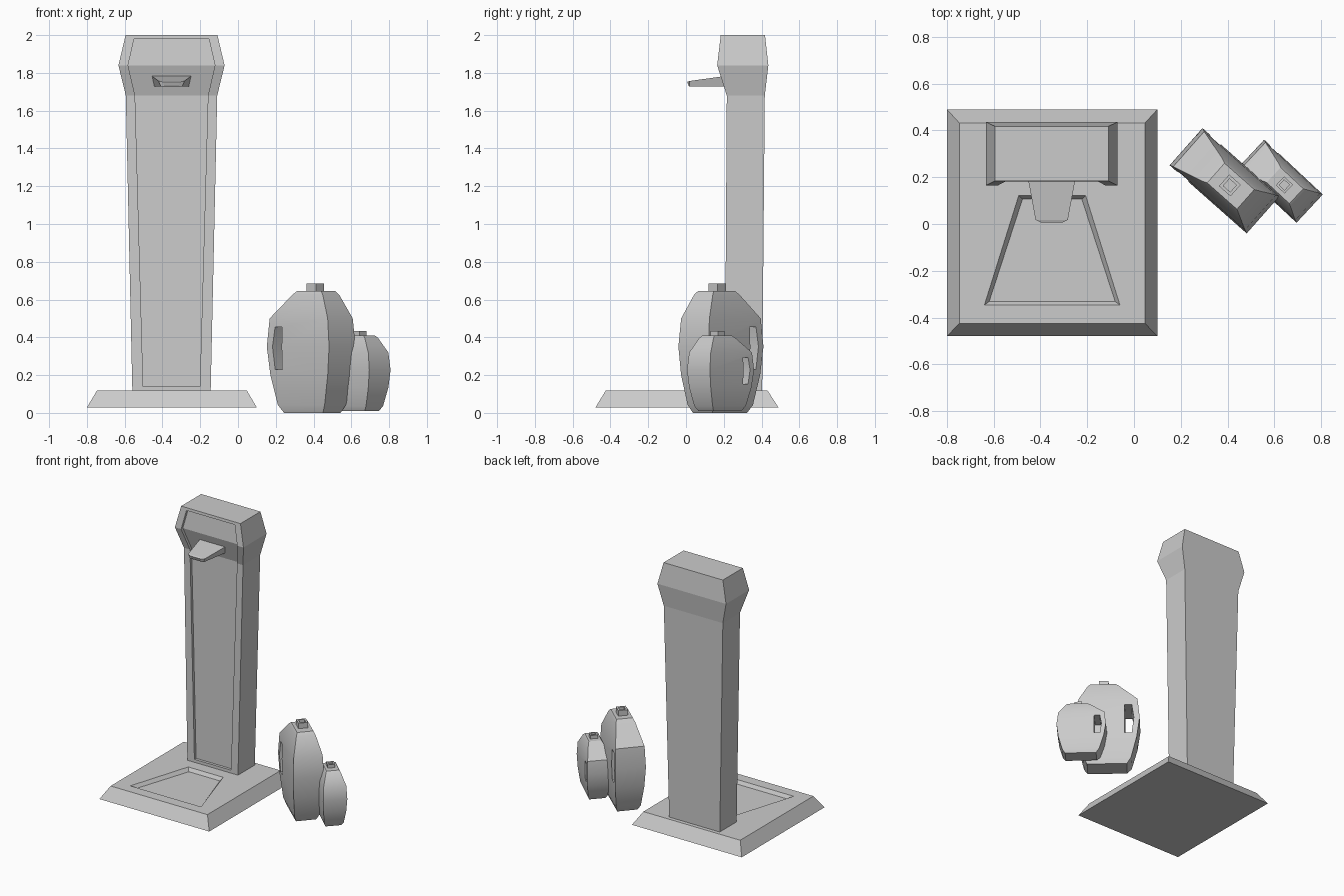
import bpy, bmesh, math
from mathutils import Matrix

if "Cube" in bpy.data.objects:
    bpy.data.objects.remove(bpy.data.objects["Cube"])


def loft(name, rings):
    """Closed solid from rings of matching 3D points."""
    bm = bmesh.new()
    vs = [[bm.verts.new(p) for p in r] for r in rings]
    n = len(vs[0])
    for a, b in zip(vs, vs[1:]):
        for i in range(n):
            j = (i + 1) % n
            bm.faces.new((a[i], a[j], b[j], b[i]))
    bm.faces.new(vs[0][::-1])
    bm.faces.new(vs[-1])
    bmesh.ops.recalc_face_normals(bm, faces=bm.faces[:])
    me = bpy.data.meshes.new(name)
    bm.to_mesh(me)
    bm.free()
    ob = bpy.data.objects.new(name, me)
    bpy.context.collection.objects.link(ob)
    return ob


def rect(x0, x1, y0, y1, z):
    return [(x0, y0, z), (x1, y0, z), (x1, y1, z), (x0, y1, z)]


def activate(ob):
    bpy.ops.object.select_all(action='DESELECT')
    ob.select_set(True)
    bpy.context.view_layer.objects.active = ob


def cut(ob, cutter):
    cutter.hide_render = True
    m = ob.modifiers.new("cut", 'BOOLEAN')
    m.operation = 'DIFFERENCE'
    m.solver = 'EXACT'
    m.object = cutter
    activate(ob)
    bpy.ops.object.modifier_apply(modifier=m.name)
    bpy.data.objects.remove(cutter)


# Base plate with trapezoid tray
base = loft("base_plate", [rect(-.80, .10, -.48, .49, .028),
                           rect(-.747, .047, -.425, .432, .118)])


def tray(z, o):
    return [(-.64 + o * 1.3, -.347 + o, z), (-.06 - o * 1.3, -.347 + o, z),
            (-.207 - o, .122 - o, z), (-.493 + o, .122 - o, z)]


cut(base, loft("tray_cutter", [tray(.093, .016), tray(.118, 0), tray(.16, 0)]))

# Column with flared head
CX = -.352
column = loft("column", [rect(CX - h, CX + h, f, b, z) for z, h, f, b in (
    (.10, .207, .206, .403), (1.68, .242, .216, .417),
    (1.84, .281, .165, .436), (2.0, .243, .184, .418))])

# Recessed front panel running up column and head
cut(column, loft("panel_cutter", [rect(CX - h, CX + h, f - .2, f + .02, z) for z, h, f in (
    (.14, .15, .206), (1.68, .193, .216), (1.84, .23, .165), (1.98, .198, .182))]))


# Spout
def spout_ring(yt, yb, ht, hb, zt, zb):
    return [(CX - hb, yb, zb), (CX + hb, yb, zb), (CX + ht, yt, zt), (CX - ht, yt, zt)]


loft("spout", [spout_ring(.235, .235, .109, .093, 1.787, 1.727),
               spout_ring(.018, .018, .069, .056, 1.757, 1.727),
               spout_ring(.006, .014, .045, .04, 1.752, 1.732)])


# Jerry cans: tapered body, handle hole, hollow cap
def can(name, x, y, z, angle, s, sz):
    body = loft(name + "_body", [rect(u0, u1, -v, v, h) for h, u0, u1, v in (
        (0, -.16, .115, .07), (.042, -.19, .14, .085), (.2, -.23, .175, .1),
        (.35, -.25, .19, .106), (.5, -.235, .175, .1),
        (.625, -.105, .11, .066), (.645, -.08, .09, .056))])
    cut(body, loft(name + "_hole_cutter", [rect(u0, u1, -.3, .3, h) for h, u0, u1 in (
        (.23, -.195, -.145), (.35, -.21, -.145), (.455, -.195, -.145))]))
    activate(body)
    bpy.ops.object.shade_smooth_by_angle(angle=math.radians(30))
    a, b = .033, .02
    cap = loft(name + "_cap", [rect(-r, r, -r, r, h) for r, h in (
        (a, .635), (a, .685), (b, .685), (b, .665))])
    for ob in (body, cap):
        ob.matrix_world = (Matrix.Translation((x, y, z))
                           @ Matrix.Rotation(math.radians(angle), 4, 'Z')
                           @ Matrix.Diagonal((s, s, sz, 1)))


can("large_can", .41, .165, 0, -41.5, 1, 1)
can("small_can", .643, .167, .01, -43, .78, .62)
